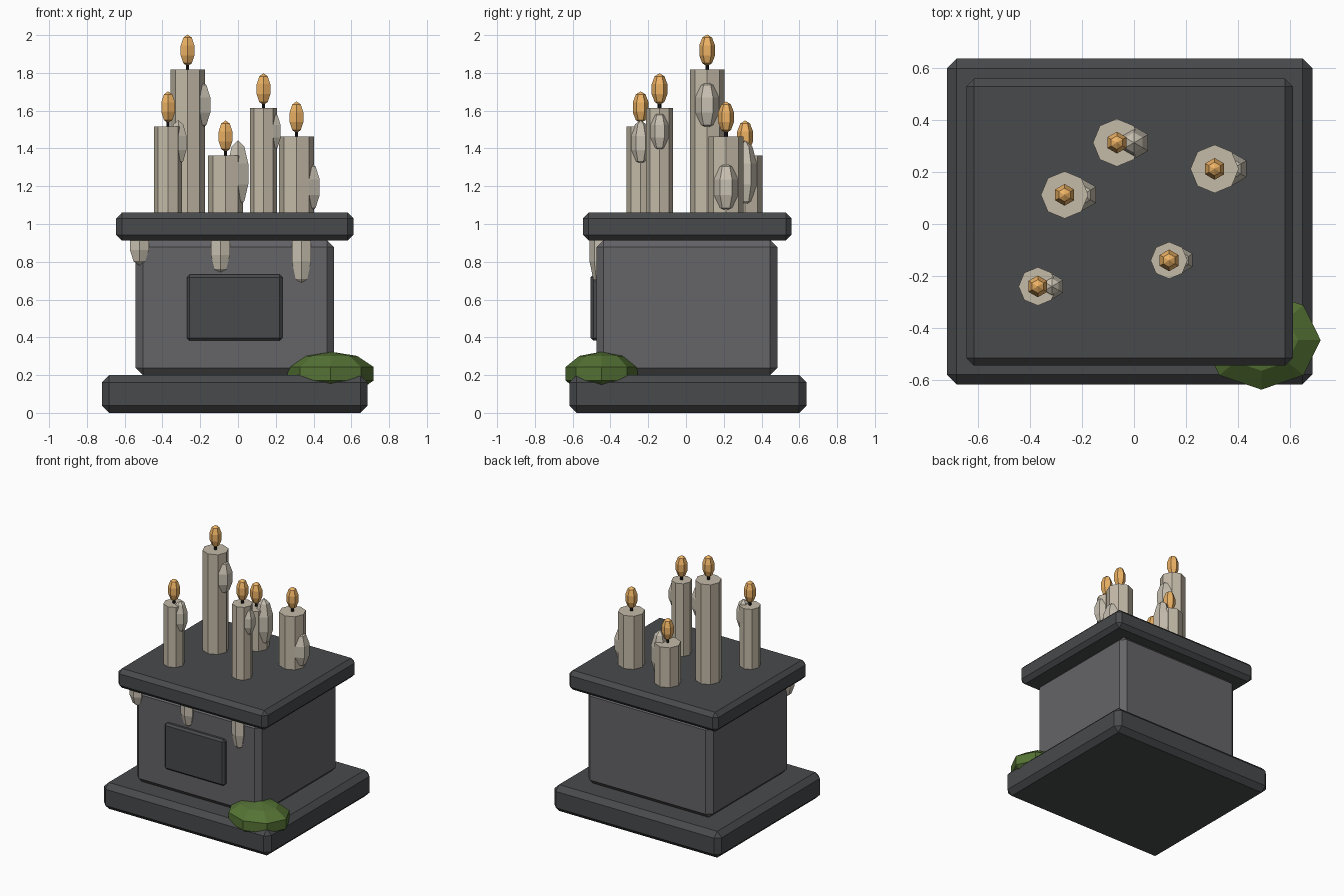
import bpy, bmesh
from mathutils import Matrix, Vector

if "Cube" in bpy.data.objects:
    bpy.data.objects.remove(bpy.data.objects["Cube"])


def material(name, rgb):
    m = bpy.data.materials.new(name)
    m.diffuse_color = (*rgb, 1)
    m.use_nodes = True
    m.node_tree.nodes["Principled BSDF"].inputs["Base Color"].default_value = m.diffuse_color
    return m


DARK = material("dark_stone", (0.065, 0.068, 0.072))
STONE = material("stone", (0.13, 0.13, 0.14))
WAX = material("wax", (0.55, 0.49, 0.39))
DRIP = material("wax_drip", (0.58, 0.53, 0.44))
FLAME = material("flame", (0.85, 0.45, 0.13))
WICK = material("wick", (0.01, 0.01, 0.01))
MOSS = material("moss", (0.09, 0.17, 0.035))


def finish(bm, name, mat):
    me = bpy.data.meshes.new(name)
    bm.to_mesh(me)
    bm.free()
    me.materials.append(mat)
    ob = bpy.data.objects.new(name, me)
    bpy.context.collection.objects.link(ob)
    return ob


def block(name, lo, hi, bevel, mat):
    lo, hi = Vector(lo), Vector(hi)
    bm = bmesh.new()
    bmesh.ops.create_cube(bm, size=1, matrix=Matrix.LocRotScale((lo + hi) / 2, None, hi - lo))
    bmesh.ops.bevel(bm, geom=bm.edges[:], offset=bevel, segments=1, affect='EDGES')
    finish(bm, name, mat)


def blob(name, loc, radii, mat, segments=6):
    bm = bmesh.new()
    bmesh.ops.create_uvsphere(bm, u_segments=segments, v_segments=5, radius=1,
                              matrix=Matrix.LocRotScale(Vector(loc), None, Vector(radii)))
    finish(bm, name, mat)


def post(name, x, y, z0, z1, r, sides, mat):
    bm = bmesh.new()
    bmesh.ops.create_cone(bm, cap_ends=True, segments=sides, radius1=r, radius2=r,
                          depth=z1 - z0, matrix=Matrix.Translation((x, y, (z0 + z1) / 2)))
    finish(bm, name, mat)


# Stone pedestal
block("base_slab", (-0.72, -0.617, 0), (0.686, 0.637, 0.2), 0.038, DARK)
block("pedestal_body", (-0.542, -0.474, 0.2), (0.508, 0.484, 0.915), 0.038, STONE)
block("top_slab", (-0.645, -0.545, 0.913), (0.611, 0.559, 1.06), 0.03, DARK)
block("front_panel", (-0.27, -0.505, 0.382), (0.235, -0.445, 0.732), 0.014, DARK)

# Candles: x, y, top, radius, drip offset, drip centre z, drip radius, drip half height
candles = [
    (-0.267, 0.112, 1.818, 0.091, 0.067, 1.63, 0.065, 0.13),
    (-0.066, 0.313, 1.363, 0.092, 0.066, 1.265, 0.066, 0.178),
    (0.31, 0.212, 1.464, 0.093, 0.067, 1.195, 0.067, 0.135),
    (0.135, -0.14, 1.613, 0.071, 0.047, 1.49, 0.053, 0.108),
    (-0.37, -0.24, 1.517, 0.074, 0.054, 1.43, 0.052, 0.12),
]
for i, (x, y, top, r, off, dz, dr, dh) in enumerate(candles, 1):
    post(f"candle_{i}", x, y, 1.05, top, r, 8, WAX)
    post(f"wick_{i}", x, y, top - 0.01, top + 0.05, 0.01, 6, WICK)
    blob(f"flame_{i}", (x, y, top + 0.101), (0.044, 0.044, 0.084), FLAME)
    blob(f"candle_drip_{i}", (x + off, y, dz), (dr, dr, dh), DRIP)

# Wax running down the front from under the top slab
for i, (x, z, h) in enumerate([(-0.522, 0.9, 0.12), (-0.093, 0.882, 0.15), (0.336, 0.857, 0.183)], 1):
    blob(f"front_drip_{i}", (x, -0.46, z), (0.061, 0.053, h), DRIP)

# Moss on the front right corner of the base
blob("moss_clump", (0.49, -0.447, 0.207), (0.24, 0.2, 0.117), MOSS, 8)
